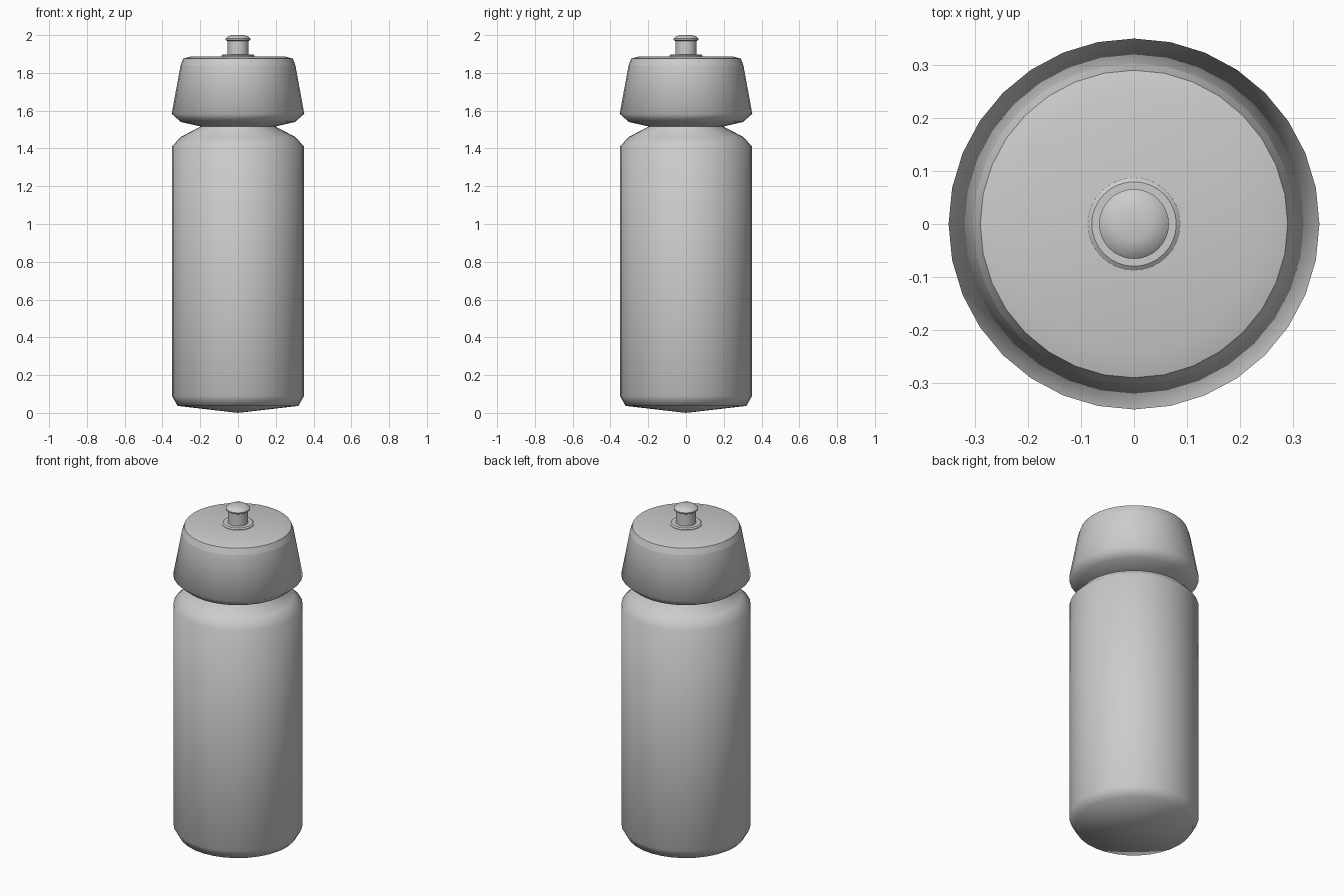
import bpy, bmesh
from math import radians, cos, sin, pi

cube = bpy.data.objects.get("Cube")
if cube:
    bpy.data.objects.remove(cube)

SIDES = 32

grey = bpy.data.materials.new("plain grey")
grey.use_nodes = True
colour = (0.6, 0.6, 0.6, 1)
grey.diffuse_color = colour
grey.node_tree.nodes["Principled BSDF"].inputs["Base Color"].default_value = colour


def lathe(name, profile, sharp_angle):
    """Turn a (radius, height) profile, listed from bottom to top, about z."""
    bm = bmesh.new()
    rings = []
    for r, z in profile:
        if r == 0:
            rings.append([bm.verts.new((0, 0, z))] * SIDES)
        else:
            rings.append([bm.verts.new((r * cos(2 * pi * i / SIDES),
                                        r * sin(2 * pi * i / SIDES), z))
                          for i in range(SIDES)])
    for low, high in zip(rings, rings[1:]):
        for i in range(SIDES):
            j = (i + 1) % SIDES
            corners = [low[i], low[j], high[j], high[i]]
            bm.faces.new(list(dict.fromkeys(corners)))
    mesh = bpy.data.meshes.new(name)
    bm.to_mesh(mesh)
    bm.free()
    mesh.materials.append(grey)
    obj = bpy.data.objects.new(name, mesh)
    bpy.context.collection.objects.link(obj)
    bpy.ops.object.select_all(action="DESELECT")
    obj.select_set(True)
    bpy.context.view_layer.objects.active = obj
    bpy.ops.object.shade_smooth_by_angle(angle=radians(sharp_angle))
    return obj


# Bottle with a shallow pointed base, rounded shoulder and narrow neck
lathe("bottle_body", [(0, 0), (0.32, 0.037), (0.35, 0.09), (0.35, 1.41),
                      (0.305, 1.46), (0.2, 1.515), (0.2, 1.53)], 65)

# Flared skirt of the cap, tucked in under the rim
lathe("cap_skirt", [(0.2, 1.517), (0.302, 1.54), (0.351, 1.583),
                    (0.304, 1.84)], 65)

# Bevelled top of the cap
lathe("cap_top", [(0.304, 1.84), (0.291, 1.875), (0.245, 1.888),
                  (0, 1.888)], 30)

# Low collar around the spout
lathe("spout_collar", [(0.088, 1.885), (0.088, 1.891), (0.08, 1.897),
                       (0.05, 1.897)], 30)

# Pull spout with a lip and a domed tip
lathe("spout", [(0.055, 1.89), (0.055, 1.968), (0.066, 1.975),
                (0.066, 1.982), (0.054, 1.993), (0.031, 2.0), (0, 2.0)], 40)
